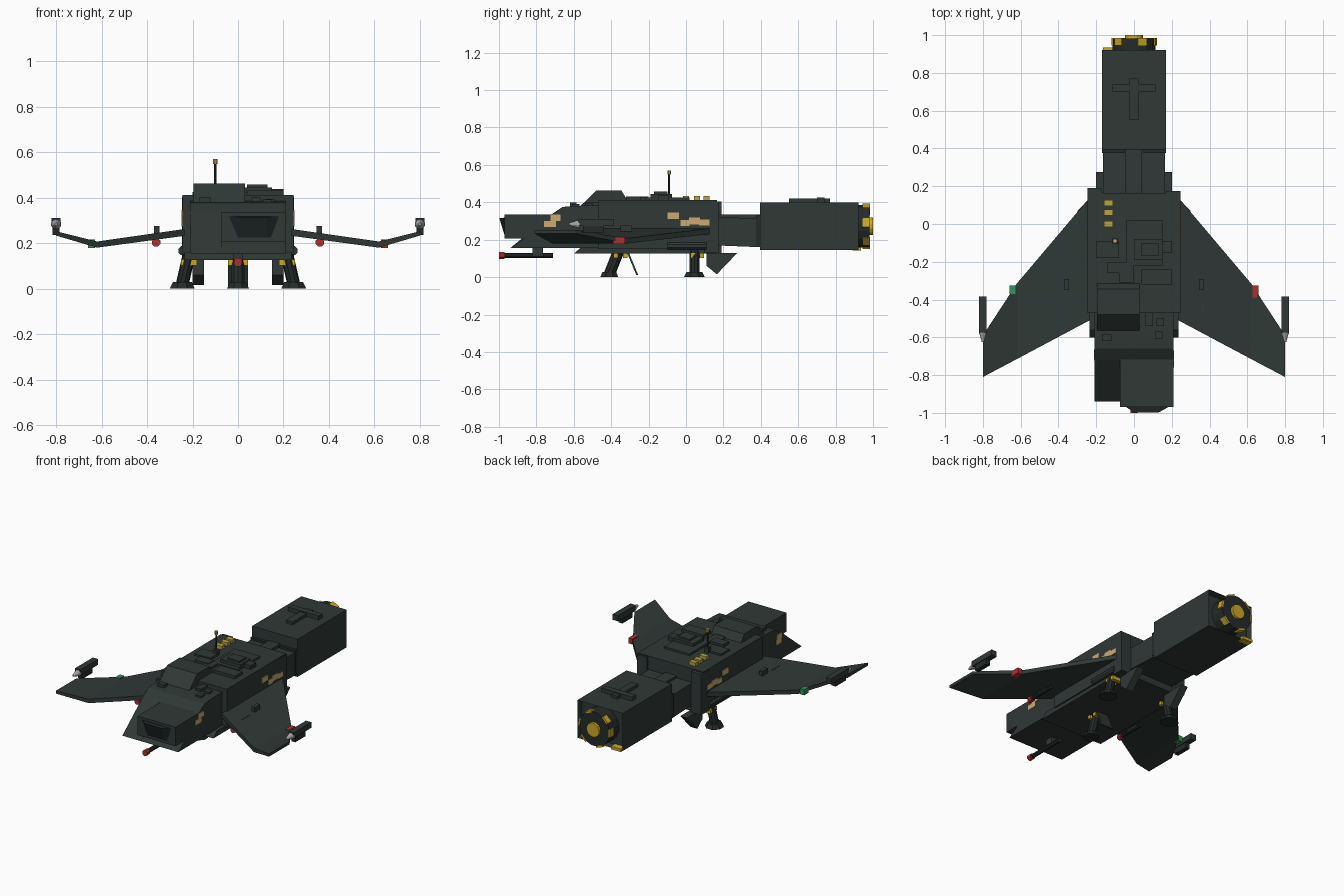
import bpy, bmesh, math
from mathutils import Vector


def mat(name, r, g, b):
    m = bpy.data.materials.new(name)
    m.diffuse_color = (r, g, b, 1)
    return m


HULL = mat("hull grey green", 0.029, 0.040, 0.037)
METAL = mat("dark metal", 0.018, 0.024, 0.023)
GLASS = mat("dark window", 0.014, 0.019, 0.019)
YELLOW = mat("warning yellow", 0.60, 0.40, 0.02)
OLIVE = mat("roof yellow", 0.47, 0.38, 0.06)
TAN = mat("tan marking", 0.60, 0.40, 0.17)
RED = mat("red", 0.42, 0.03, 0.03)
GREEN = mat("green", 0.03, 0.30, 0.10)
SILVER = mat("silver", 0.42, 0.40, 0.38)


def obj(name, verts, faces, m):
    me = bpy.data.meshes.new(name)
    me.from_pydata([tuple(v) for v in verts], [], faces)
    bm = bmesh.new()
    bm.from_mesh(me)
    bmesh.ops.recalc_face_normals(bm, faces=bm.faces)
    bm.to_mesh(me)
    bm.free()
    me.materials.append(m)
    o = bpy.data.objects.new(name, me)
    bpy.context.collection.objects.link(o)
    return o


def loft(name, rings, m):
    """Skin a list of equal-length loops and cap both ends."""
    n = len(rings[0])
    f = [[i * n + j, i * n + (j + 1) % n, (i + 1) * n + (j + 1) % n, (i + 1) * n + j]
         for i in range(len(rings) - 1) for j in range(n)]
    f += [list(range(n)), [(len(rings) - 1) * n + j for j in range(n)]]
    return obj(name, [v for r in rings for v in r], f, m)


def side_prism(name, yz, x0, x1, m=HULL):
    return loft(name, [[(x, y, z) for y, z in yz] for x in (x0, x1)], m)


def box(name, x0, x1, y0, y1, z0, z1, m=HULL):
    return side_prism(name, [(y0, z0), (y1, z0), (y1, z1), (y0, z1)], x0, x1, m)


def rod(name, p, q, r, m=METAL, n=10, r2=None):
    p, q = Vector(p), Vector(q)
    rot = (q - p).to_track_quat('Z', 'Y')
    angles = [2 * math.pi * (k + 0.5) / n for k in range(n)]
    return loft(name, [[c + rot @ Vector((rr * math.cos(a), rr * math.sin(a), 0)) for a in angles]
                       for c, rr in ((p, r), (q, r if r2 is None else r2))], m)


# main fuselage and lower belly
box("main_hull", -0.245, 0.245, -0.47, 0.165, 0.15, 0.412)
for s in (-1, 1):
    box("rear_corner", s * 0.17, s * 0.247, 0.10, 0.19 if s < 0 else 0.175, 0.13, 0.405)
side_prism("belly", [(-0.60, 0.125), (0.165, 0.125), (0.165, 0.16), (-0.56, 0.16)], -0.235, 0.235)

# forward section, sloping port chin and starboard cockpit
side_prism("forward_body", [(-0.72, 0.155), (-0.46, 0.155), (-0.46, 0.385), (-0.61, 0.38),
                            (-0.66, 0.375), (-0.72, 0.335)], -0.21, 0.21)
side_prism("sloped_chin", [(-0.94, 0.155), (-0.70, 0.155), (-0.70, 0.335), (-0.72, 0.335)], -0.21, -0.07)
side_prism("chin_under_cockpit", [(-0.94, 0.155), (-0.70, 0.155), (-0.70, 0.21), (-0.86, 0.21)], -0.07, 0.21)
box("cockpit", -0.075, 0.21, -0.97, -0.70, 0.207, 0.336)
loft("cockpit_window", [
    [(-0.04, -0.97, 0.318), (0.18, -0.97, 0.318), (0.145, -0.97, 0.225), (0.0, -0.97, 0.225)],
    [(0.0, -0.998, 0.315), (0.13, -0.998, 0.315), (0.12, -0.975, 0.24), (0.02, -0.975, 0.24)]], GLASS)

# roof hump and equipment plates
side_prism("roof_hump", [(-0.57, 0.375), (-0.48, 0.462), (-0.345, 0.462), (-0.31, 0.405)], -0.195, 0.03)
for x0, x1, y0, y1, h in ((-0.04, 0.15, -0.22, 0.02, 0.425), (0.0, 0.15, -0.19, -0.08, 0.445),
                          (0.04, 0.13, -0.17, -0.10, 0.457), (0.08, 0.20, -0.15, -0.09, 0.437),
                          (0.04, 0.20, -0.32, -0.24, 0.432), (-0.20, -0.08, -0.18, -0.09, 0.425),
                          (-0.14, -0.04, -0.26, -0.20, 0.43), (-0.08, 0.0, -0.31, -0.22, 0.425)):
    box("roof_plate", x0, x1, y0, y1, 0.40, h)
for x0, x1, y0, y1, h in ((0.06, 0.10, -0.54, -0.47, 0.40), (0.11, 0.15, -0.61, -0.57, 0.392),
                          (0.12, 0.16, -0.54, -0.50, 0.395), (-0.17, -0.12, -0.62, -0.585, 0.40)):
    box("forward_plate", x0, x1, y0, y1, 0.37, h)
for y in (0.11, 0.06, 0.0):
    box("roof_light", -0.16, -0.11, y - 0.016, y + 0.016, 0.41, 0.435, OLIVE)

# antenna
box("antenna_base", -0.115, -0.085, -0.105, -0.075, 0.41, 0.445)
rod("antenna_mast", (-0.1, -0.09, 0.44), (-0.1, -0.09, 0.552), 0.005)
rod("antenna_tip", (-0.1, -0.09, 0.548), (-0.1, -0.09, 0.57), 0.011, TAN, 8)

# tail neck with spine and grooved collar
side_prism("tail_neck", [(0.15, 0.17), (0.40, 0.16), (0.40, 0.315), (0.15, 0.32)], -0.165, 0.165)
box("neck_spine", -0.045, 0.04, 0.15, 0.40, 0.31, 0.335)
for s in (-1, 1):
    box("neck_collar", s * 0.05, s * 0.17, 0.375, 0.40, 0.17, 0.33, METAL)

# engine block with a recessed rear
eng = box("engine_block", -0.17, 0.17, 0.395, 0.922, 0.145, 0.40)
bm = bmesh.new()
bm.from_mesh(eng.data)
rear = max(bm.faces, key=lambda f: f.calc_center_median().y)
bmesh.ops.inset_region(bm, faces=[rear], thickness=0.012)
bmesh.ops.translate(bm, verts=rear.verts, vec=(0, -0.04, 0))
bm.to_mesh(eng.data)
bm.free()
box("engine_roof_stem", -0.025, 0.025, 0.55, 0.77, 0.39, 0.42)
box("engine_roof_bar", -0.115, 0.115, 0.70, 0.74, 0.39, 0.427)
C = Vector((0, 0, 0.272))
rod("engine_ring", C + Vector((0, 0.87, 0)), C + Vector((0, 0.982, 0)), 0.116, METAL, 16)
rod("engine_core", C + Vector((0, 0.97, 0)), C + Vector((0, 1.0, 0)), 0.048, YELLOW, 12)
for deg in (10, 68, 135, 180, 250, 315):
    a = math.radians(deg)
    d, t = Vector((math.cos(a), 0, math.sin(a))), Vector((-math.sin(a), 0, math.cos(a)))
    loft("engine_ring_mark", [[C + d * r + t * w + Vector((0, y, 0)) for r, w in
                               ((0.108, -0.026), (0.12, -0.026), (0.12, 0.026), (0.108, 0.026))]
                              for y in (0.945, 0.985)], YELLOW)
box("corner_lamp", -0.165, -0.09, 0.89, 0.935, 0.142, 0.162, YELLOW)

# nose gun
rod("nose_gun", (0, -0.975, 0.115), (0, -0.71, 0.115), 0.014)
rod("nose_gun_tip", (0, -1.0, 0.115), (0, -0.97, 0.115), 0.02, RED, 8)
box("nose_gun_mount", -0.02, 0.02, -0.82, -0.765, 0.115, 0.16)

# paired parts on each side
for s in (-1, 1):
    # cranked wing
    loft("wing", [[(s * x, y0, zb), (s * x, y1, zb), (s * x, y1, zt), (s * x, y0, zt)]
                  for x, y0, y1, zb, zt in ((0.235, -0.51, 0.14, 0.232, 0.262),
                                            (0.62, -0.715, -0.315, 0.18, 0.207),
                                            (0.80, -0.81, -0.59, 0.233, 0.252))], HULL)
    box("wing_box", s * 0.345, s * 0.37, -0.35, -0.29, 0.23, 0.275)
    box("wing_light", s * 0.628, s * 0.66, -0.39 if s > 0 else -0.37, -0.325, 0.178, 0.215,
        RED if s > 0 else GREEN)
    # wing tip gun
    box("tip_gun_body", s * 0.78, s * 0.82, -0.575, -0.385, 0.272, 0.31)
    box("tip_gun_lower", s * 0.785, s * 0.815, -0.55, -0.44, 0.235, 0.28, METAL)
    rod("tip_gun_cone", (s * 0.80, -0.57, 0.283), (s * 0.80, -0.625, 0.283), 0.023, SILVER, 10, 0.006)
    # gun under the wing
    rod("wing_gun", (s * 0.36, -0.55, 0.203), (s * 0.36, -0.36, 0.203), 0.012)
    rod("wing_gun_tip", (s * 0.36, -0.57, 0.203), (s * 0.36, -0.54, 0.203), 0.02, RED, 8)
    box("wing_gun_mount", s * 0.35, s * 0.37, -0.48, -0.40, 0.20, 0.245)
    # side pod and tan markings
    rod("side_pod", (s * 0.243, -0.10, 0.167), (s * 0.243, 0.11, 0.167), 0.021, HULL, 8)
    for y0, y1, z0, z1 in ((-0.098, -0.037, 0.31, 0.345), (-0.03, 0.02, 0.272, 0.305),
                           (0.015, 0.075, 0.28, 0.318), (0.07, 0.125, 0.275, 0.308)):
        box("hull_marking", s * 0.24, s * 0.2495, y0, y1, z0, z1, TAN)
    box("nose_marking", s * 0.205, s * 0.213, -0.725, -0.67, 0.30, 0.334, TAN)
    if s > 0:
        box("nose_marking_low", 0.205, 0.213, -0.76, -0.695, 0.268, 0.301, TAN)
    else:
        box("nose_marking_low", -0.213, -0.205, -0.72, -0.665, 0.268, 0.301, TAN)
    # rear landing leg, foot, lamps and slanted bay door
    rod("rear_leg", (s * 0.215, 0.045, 0.15), (s * 0.245, 0.045, 0.02), 0.028)
    rod("rear_foot", (s * 0.245, 0.045, 0), (s * 0.245, 0.045, 0.028), 0.06, METAL, 8, 0.045)
    for y in (0.035, 0.085):
        box("rear_leg_lamp", s * 0.18, s * 0.25, y - 0.012, y + 0.012, 0.102, 0.128, YELLOW)
    side_prism("rear_fin", [(0.11, 0.13), (0.275, 0.13), (0.165, 0.015), (0.11, 0.06)],
               s * 0.15, s * 0.20)

# front landing leg
rod("front_leg", (0, -0.36, 0.14), (0, -0.41, 0.015), 0.03)
rod("front_foot", (0, -0.41, 0), (0, -0.41, 0.027), 0.052, METAL, 8, 0.04)
for y in (-0.375, -0.325):
    box("front_leg_lamp", -0.045, 0.045, y - 0.012, y + 0.012, 0.102, 0.128, YELLOW)
side_prism("front_bay_door", [(-0.315, 0.13), (-0.305, 0.13), (-0.255, 0.01), (-0.265, 0.01)], -0.045, 0.045)
